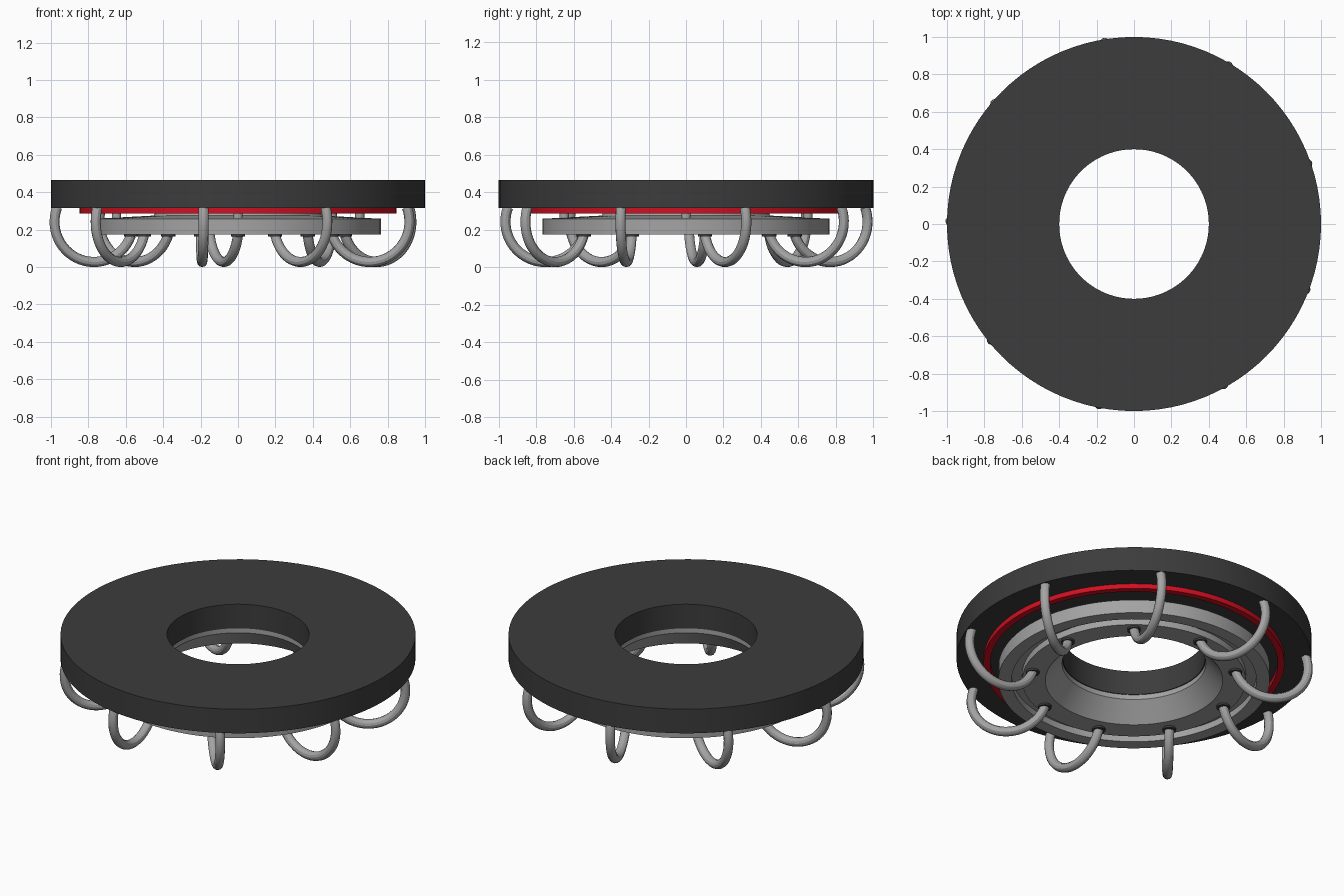
import bpy
import math
from mathutils import Vector

if "Cube" in bpy.data.objects:
    bpy.data.objects.remove(bpy.data.objects["Cube"])


def material(name, rgb):
    m = bpy.data.materials.new(name)
    m.use_nodes = True
    m.diffuse_color = (*rgb, 1)
    m.node_tree.nodes["Principled BSDF"].inputs["Base Color"].default_value = (*rgb, 1)
    return m


charcoal = material("charcoal", (0.045, 0.045, 0.045))
steel = material("steel grey", (0.37, 0.37, 0.37))
red = material("signal red", (0.63, 0.005, 0.015))


def finish(obj, mat):
    obj.data.materials.append(mat)
    bpy.ops.object.select_all(action="DESELECT")
    obj.select_set(True)
    bpy.context.view_layer.objects.active = obj
    bpy.ops.object.shade_smooth_by_angle(angle=math.radians(30))


def lathe(name, profile, mat, sides=96):
    """Spin a closed (radius, height) outline, listed anticlockwise, around z."""
    n = len(profile)
    verts = [(r * math.cos(math.tau * i / sides), r * math.sin(math.tau * i / sides), z)
             for i in range(sides) for r, z in profile]
    faces = []
    for i in range(sides):
        a, b = i * n, (i + 1) % sides * n
        for j in range(n):
            k = (j + 1) % n
            faces.append((a + j, b + j, b + k, a + k))
    mesh = bpy.data.meshes.new(name)
    mesh.from_pydata(verts, [], faces)
    obj = bpy.data.objects.new(name, mesh)
    bpy.context.collection.objects.link(obj)
    finish(obj, mat)


def cylinder(name, radius, bottom, top, place, mat):
    bpy.ops.mesh.primitive_cylinder_add(vertices=20, radius=radius, depth=top - bottom,
                                        location=(place.x, place.y, (top + bottom) / 2))
    obj = bpy.context.object
    obj.name = name
    finish(obj, mat)


def polar(radius, degrees):
    """Point on a circle, measured from the front towards the model's left."""
    a = math.radians(degrees)
    return Vector((radius * math.sin(a), -radius * math.cos(a), 0))


# Thick top ring and the red band below it
lathe("top_ring", [(0.4, 0.315), (1, 0.315), (1, 0.465), (0.4, 0.465)], charcoal)
lathe("red_band", [(0.81, 0.285), (0.848, 0.285), (0.848, 0.32), (0.81, 0.32)], red)

# Lower plate with a flared opening and a groove underneath
lathe("lower_plate", [
    (0.5, 0.175), (0.63, 0.175), (0.63, 0.215), (0.69, 0.215), (0.69, 0.175),
    (0.765, 0.175), (0.765, 0.258), (0.45, 0.275), (0.43, 0.316), (0.405, 0.316), (0.405, 0.285),
], steel)

# Spacers between the plate and the top ring
for i in range(4):
    cylinder("spacer", 0.025, 0.25, 0.32, polar(0.65, 90 * i), steel)


def hook(angle):
    """Round rod looping from the plate underside up to the top ring."""
    inner, outer = polar(0.58, angle), polar(0.97, angle + 9)
    along = (outer - inner).normalized()
    centre = (inner + outer) / 2 + Vector((0, 0, 0.242))
    radius, start, end, steps, sides, rod = 0.215, 200, 381, 28, 12, 0.027
    side = along.cross(Vector((0, 0, 1)))
    verts, faces = [], []
    for i in range(steps + 1):
        a = math.radians(start + (end - start) * i / steps)
        out = along * math.cos(a) + Vector((0, 0, math.sin(a)))
        for j in range(sides):
            b = math.tau * j / sides
            verts.append(centre + out * (radius + rod * math.cos(b)) + side * rod * math.sin(b))
    for i in range(steps):
        for j in range(sides):
            k, a, b = (j + 1) % sides, i * sides, (i + 1) * sides
            faces.append((a + j, a + k, b + k, b + j))
    faces.append(tuple(reversed(range(sides))))
    faces.append(tuple(range(steps * sides, (steps + 1) * sides)))
    mesh = bpy.data.meshes.new("hook")
    mesh.from_pydata(verts, [], faces)
    obj = bpy.data.objects.new("hook", mesh)
    bpy.context.collection.objects.link(obj)
    finish(obj, steel)
    cylinder("hook_socket", 0.038, 0.163, 0.18, inner, charcoal)


# Nine hooks, each twisted slightly off the radius
for i in range(9):
    hook(-20 + 40 * i)
